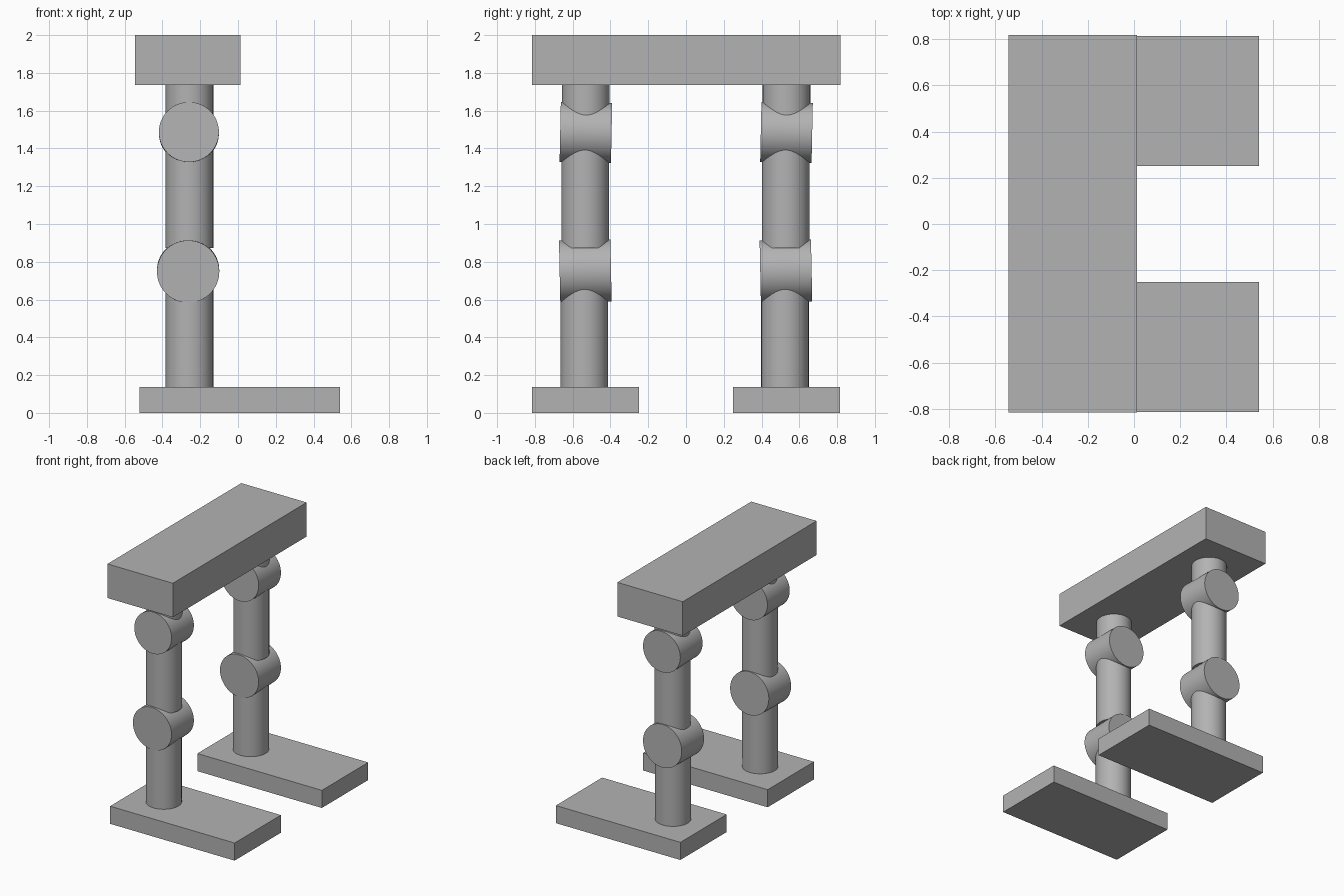
import bpy
from math import radians

cube = bpy.data.objects.get("Cube")
if cube:
    bpy.data.objects.remove(cube, do_unlink=True)

grey = bpy.data.materials.new("plain grey")
grey.use_nodes = True
COLOUR = (0.45, 0.45, 0.45, 1)
grey.diffuse_color = COLOUR
grey.node_tree.nodes["Principled BSDF"].inputs["Base Color"].default_value = COLOUR


def finish(name):
    obj = bpy.context.object
    obj.name = name
    obj.data.materials.append(grey)
    return obj


def box(name, low, high):
    centre = [(a + b) / 2 for a, b in zip(low, high)]
    bpy.ops.mesh.primitive_cube_add(size=1, location=centre)
    obj = finish(name)
    obj.scale = [b - a for a, b in zip(low, high)]
    bpy.ops.object.transform_apply(location=False, rotation=False, scale=True)


def cylinder(name, centre, radius, depth, pitch=0):
    bpy.ops.mesh.primitive_cylinder_add(vertices=64, radius=radius, depth=depth,
                                        location=centre, rotation=(radians(pitch), 0, 0))
    finish(name)
    bpy.ops.object.shade_smooth_by_angle(angle=radians(35))


def post(name, y, bottom, top):
    cylinder(name, (-0.257, y, (bottom + top) / 2), 0.126, top - bottom)


# Hip beam joining both legs
box("hip_beam", (-0.544, -0.815, 1.737), (0.014, 0.817, 2))

# Each leg: foot, shin, knee, thigh, hip joint and short upper post
for side, sign, y in (("front", -1, -0.533), ("back", 1, 0.529)):
    inner, outer = sorted((sign * 0.25, sign * 0.814))
    box(side + "_foot", (-0.522, inner, 0), (0.541, outer, 0.136))
    post(side + "_shin", y - 0.005, 0.13, 0.75)
    cylinder(side + "_knee", (-0.264, y, 0.751), 0.165, 0.272, 91.2)
    post(side + "_thigh", y, 0.872, 1.48)
    cylinder(side + "_hip_joint", (-0.26, y + 0.003, 1.484), 0.159, 0.272, 88.8)
    post(side + "_upper_post", y + 0.003, 1.48, 1.745)
